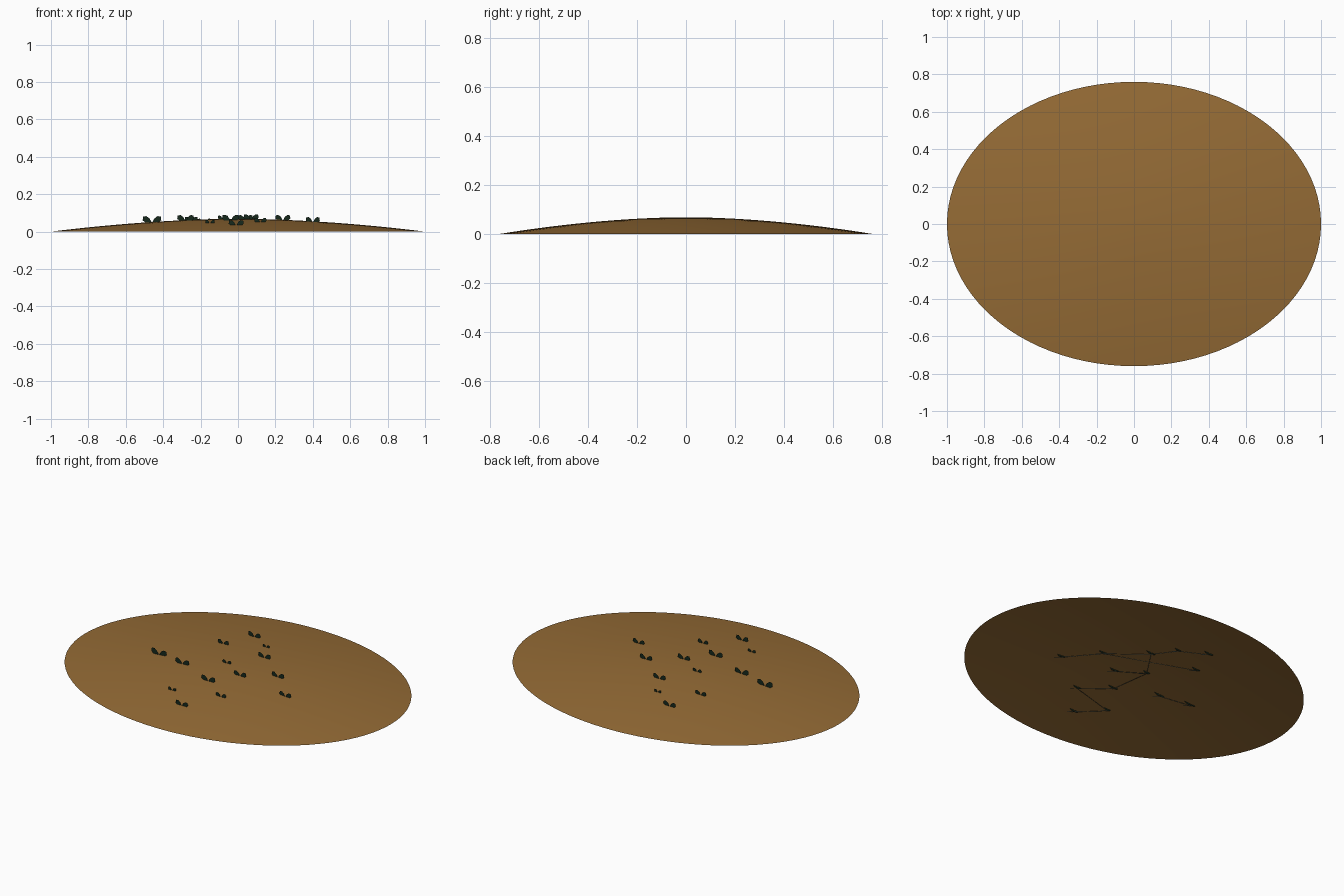
import bpy, bmesh, math
from mathutils import Vector

cube = bpy.data.objects.get("Cube")
if cube:
    bpy.data.objects.remove(cube, do_unlink=True)

HEIGHT, DEPTH = 0.068, 0.76


def material(name, color):
    m = bpy.data.materials.new(name)
    m.use_nodes = True
    m.diffuse_color = (*color, 1)
    bsdf = next(n for n in m.node_tree.nodes if n.type == 'BSDF_PRINCIPLED')
    bsdf.inputs["Base Color"].default_value = (*color, 1)
    bsdf.inputs["Roughness"].default_value = 0.9
    return m


soil = material("soil brown", (0.3, 0.148, 0.036))
leaf_green = material("dark leaf green", (0.008, 0.022, 0.012))
stem_grey = material("grey green stem", (0.16, 0.2, 0.16))


def ground(x, y):
    r = min(1, math.hypot(x, y / DEPTH))
    return HEIGHT * (1 - r ** 1.8)


def add_object(name, bm, mat):
    mesh = bpy.data.meshes.new(name)
    bm.to_mesh(mesh)
    bm.free()
    mesh.materials.append(mat)
    ob = bpy.data.objects.new(name, mesh)
    bpy.context.collection.objects.link(ob)
    return ob


# Low oval mound, open underneath
bm = bmesh.new()
rings = 20
profile = [bm.verts.new((i / rings, 0, ground(i / rings, 0))) for i in range(rings + 1)]
edges = [bm.edges.new(pair) for pair in zip(profile, profile[1:])]
bmesh.ops.spin(bm, geom=profile + edges, cent=(0, 0, 0), axis=(0, 0, 1),
               angle=math.tau, steps=96)
bmesh.ops.remove_doubles(bm, verts=bm.verts, dist=0.0005)
bmesh.ops.scale(bm, vec=(1, DEPTH, 1), verts=bm.verts)
bm.normal_update()
bmesh.ops.reverse_faces(bm, faces=[f for f in bm.faces if f.normal.z < 0])
for f in bm.faces:
    f.smooth = True
add_object("soil_mound", bm, soil)

# Sprouts: x, y, leaf pair width
SPROUTS = {
    "a": (-0.46, -0.08, 0.1), "b": (-0.28, -0.12, 0.09),
    "c": (-0.04, -0.22, 0.09), "d": (-0.15, -0.4, 0.05),
    "e": (-0.01, -0.51, 0.08), "f": (0.12, -0.33, 0.065),
    "g": (-0.25, 0.22, 0.07), "h": (-0.08, 0.01, 0.055),
    "i": (0.07, -0.08, 0.08), "j": (-0.18, 0.41, 0.08),
    "k": (-0.04, 0.32, 0.045), "l": (0.04, 0.19, 0.08),
    "m": (0.24, 0.03, 0.08), "n": (0.4, -0.13, 0.075),
}
BLADE = [(0, 0), (0.28, 0.12), (0.5, 0.5), (0.47, 0.95),
         (0.3, 1), (0.14, 0.75), (0.04, 0.35)]


def leaf_pair(key):
    x, y, w = SPROUTS[key]
    base = ground(x, y) - 0.012
    tall = 0.014 + 0.3 * w
    bm = bmesh.new()
    for side in (-1, 1):
        pts = [(x + side * w * u, y, base + tall * v) for u, v in BLADE]
        bm.faces.new([bm.verts.new(p) for p in pts])
    add_object("leaf_pair_" + key, bm, leaf_green)


def stem(name, points, radius=0.0014):
    curve = bpy.data.curves.new(name, 'CURVE')
    curve.dimensions = '3D'
    curve.bevel_depth = radius
    curve.bevel_resolution = 0
    spline = curve.splines.new('POLY')
    spline.points.add(len(points) - 1)
    for p, co in zip(spline.points, points):
        p.co = (*co, 1)
    curve.materials.append(stem_grey)
    ob = bpy.data.objects.new(name, curve)
    bpy.context.collection.objects.link(ob)


def node(key):
    x, y, _ = SPROUTS[key]
    return Vector((x, y, ground(x, y) - 0.012))


# Leaves with a short root below each pair
for key in SPROUTS:
    leaf_pair(key)
    n = node(key)
    stem("root_" + key, [n, n + Vector((0.045, -0.005, -0.014))])

# Runners linking the sprouts beneath the surface
for chain in ("nmlkj", "mg", "lh", "ihcf", "edf", "ba"):
    stem("runner_" + chain, [node(k) for k in chain])
